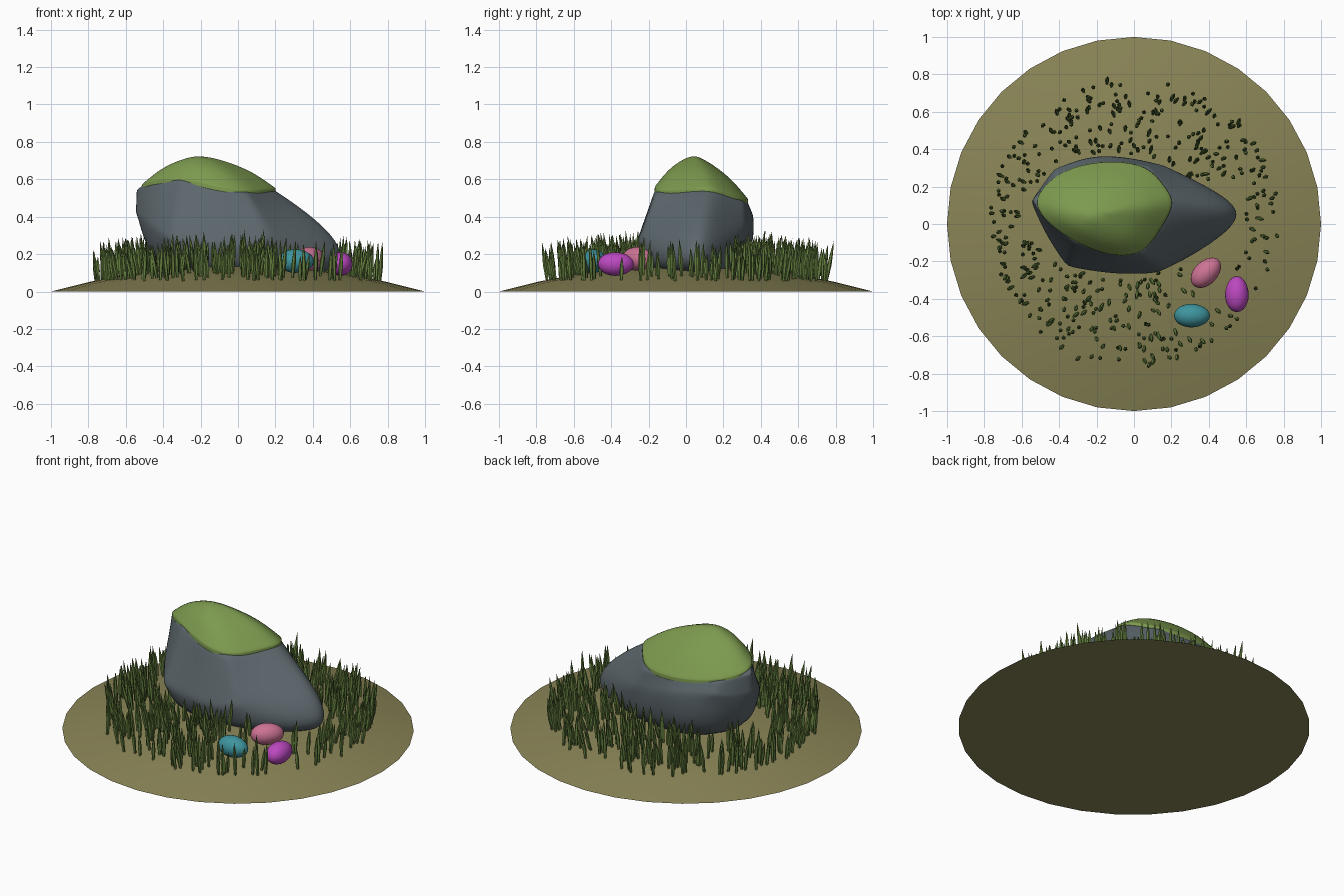
import bpy, bmesh, math, random
from mathutils import Vector, Matrix

if "Cube" in bpy.data.objects:
    bpy.data.objects.remove(bpy.data.objects["Cube"])

random.seed(4)


def mat(name, r, g, b):
    lin = lambda c: ((c / 255 + 0.055) / 1.055) ** 2.4
    m = bpy.data.materials.new(name)
    m.diffuse_color = (lin(r), lin(g), lin(b), 1)
    m.use_nodes = True
    m.node_tree.nodes["Principled BSDF"].inputs["Base Color"].default_value = m.diffuse_color
    return m


def finish(bm, name, material, subdiv=0, angle=180):
    bmesh.ops.recalc_face_normals(bm, faces=bm.faces)
    me = bpy.data.meshes.new(name)
    bm.to_mesh(me)
    bm.free()
    ob = bpy.data.objects.new(name, me)
    bpy.context.collection.objects.link(ob)
    me.materials.append(material)
    bpy.ops.object.select_all(action='DESELECT')
    ob.select_set(True)
    bpy.context.view_layer.objects.active = ob
    bpy.ops.object.shade_smooth_by_angle(angle=math.radians(angle))
    if subdiv:
        s = ob.modifiers.new("smooth", 'SUBSURF')
        s.levels = s.render_levels = subdiv
    return ob


def loft(bm, rings, top):
    """Skin closed rings of equal length, with a flat bottom and a top point."""
    vs = [[bm.verts.new(p) for p in r] for r in rings]
    n = len(vs[0])
    for a, b in zip(vs, vs[1:]):
        for i in range(n):
            bm.faces.new((a[i], a[(i + 1) % n], b[(i + 1) % n], b[i]))
    bm.faces.new(vs[0][::-1])
    t = bm.verts.new(top)
    for i in range(n):
        bm.faces.new((vs[-1][i], vs[-1][(i + 1) % n], t))
    return vs


def ground_z(r):
    return 0.14 * (1 - r * r)


# Ground mound
bm = bmesh.new()
rings = [[(r * math.cos(math.tau * i / 32), r * math.sin(math.tau * i / 32), ground_z(r))
          for i in range(32)] for r in (1, .8, .6, .4, .2)]
loft(bm, rings, (0, 0, .14))
finish(bm, "ground_mound", mat("dry earth", 137, 132, 86), angle=60)

# Boulder: moss edge outline and widest outline, both counter-clockwise from the right tip
edge = [Vector(p) for p in (
    (.22, .11, .545), (.16, .20, .53), (.07, .31, .48), (-.1, .335, .48),
    (-.26, .32, .49), (-.41, .27, .51), (-.545, .13, .55), (-.47, .01, .585),
    (-.31, -.10, .60), (-.12, -.175, .55), (.05, -.16, .525), (.14, -.02, .535))]
wide = [Vector(p) for p in (
    (.62, .05, .22), (.51, .16, .24), (.18, .32, .30), (-.03, .365, .36),
    (-.22, .38, .4), (-.42, .31, .42), (-.55, .12, .42), (-.48, -.05, .36),
    (-.36, -.23, .27), (-.1, -.275, .25), (.19, -.265, .25), (.50, -.08, .22))]
mid = Vector((-.05, .06, 0))
base = [Vector((mid.x + (p.x - mid.x) * .9, mid.y + (p.y - mid.y) * .9, .06)) for p in wide]
between = [e.lerp(w, .5) for e, w in zip(edge, wide)]
between[0] += Vector((.02, 0, .03))
between[1] += Vector((-.02, 0, .01))
peak = Vector((-.2, .05, .70))
inner = [e.lerp(peak, .5) for e in edge]
bm = bmesh.new()
vs = loft(bm, [base, wide, between, edge, inner], peak)
# keep a few ridges of the stone crisp
crease = bm.edges.layers.float.new("crease_edge")
for i in (2, 5, 6, 8, 10):
    for a, b in ((1, 2), (2, 3)):
        bm.edges.get((vs[a][i], vs[b][i]))[crease] = .7
for i in (5, 6, 7, 8, 9):
    bm.edges.get((vs[1][i], vs[1][i + 1]))[crease] = .5
for i in range(12):
    bm.edges.get((vs[3][i], vs[3][(i + 1) % 12]))[crease] = .5
finish(bm, "boulder", mat("slate stone", 92, 103, 108), 3)

# Moss cap on top of the boulder
c = Vector((-.18, .07, .5))


def grow(f, dz):
    return [Vector((c.x + (e.x - c.x) * f, c.y + (e.y - c.y) * f, e.z + dz)) for e in edge]


def moss_ring(t, lift):
    return [e.lerp(Vector((-.2, .05, .735)), t) + Vector((0, 0, lift)) for e in edge]


bm = bmesh.new()
rings = [grow(.92, -.03), grow(1.015, -.012), grow(1.01, .012), moss_ring(.3, .042), moss_ring(.62, .03)]
vs = loft(bm, rings, (-.2, .05, .735))
crease = bm.edges.layers.float.new("crease_edge")
for ring in vs[1:3]:
    for i in range(12):
        bm.edges.get((ring[i], ring[(i + 1) % 12]))[crease] = .7
finish(bm, "moss_cap", mat("moss green", 124, 153, 78), 3)

# Three eggs lying in the grass
eggs = (("teal_egg", (62, 148, 158), (.31, -.49, .163), 0),
        ("pink_egg", (205, 115, 148), (.385, -.26, .175), 45),
        ("magenta_egg", (188, 72, 192), (.55, -.375, .147), 90))
for name, colour, pos, turn in eggs:
    bm = bmesh.new()
    bmesh.ops.create_uvsphere(bm, u_segments=24, v_segments=14, radius=1)
    for v in bm.verts:
        k = .063 * (1 - .04 * v.co.x)
        v.co = Vector((v.co.x * .096, v.co.y * k, v.co.z * k))
    bm.transform(Matrix.Translation(pos) @ Matrix.Rotation(math.radians(turn), 4, 'Z'))
    finish(bm, name, mat(name.replace("_", " "), *colour))

# Grass blades: tapered five-sided spindles, leaning outward, clear of the boulder and eggs
bm = bmesh.new()
count = 0
while count < 430:
    r, a = .77 * math.sqrt(random.uniform(.1, 1)), random.uniform(0, math.tau)
    x, y = r * math.cos(a), r * math.sin(a)
    if ((x + .1) / .48) ** 2 + ((y - .05) / .33) ** 2 < 1 or (0 < x < .6 and -.1 < y < .18):
        continue
    if any(math.hypot(x - p[0], y - p[1]) < .1 for _, _, p, _ in eggs):
        continue
    if x > .15 and y < -.1 and random.random() < .45:   # thinner growth around the eggs
        continue
    count += 1
    h = random.uniform(.13, .22)
    lean = Vector((x, y, 0)).normalized() * random.uniform(-.005, .035)
    lean += Vector((random.uniform(-.015, .015), random.uniform(-.015, .015), 0))
    foot = Vector((x, y, ground_z(r) - .005))
    rings = []
    for t, w in ((0, .007), (.4, .012), (.7, .008)):
        q = foot + lean * t + Vector((0, 0, h * t))
        rings.append([q + Vector((w * math.cos(a + k * math.tau / 5),
                                  w * math.sin(a + k * math.tau / 5), 0)) for k in range(5)])
    loft(bm, rings, foot + lean + Vector((0, 0, h)))
finish(bm, "grass_blades", mat("grass green", 100, 127, 62), angle=60)
